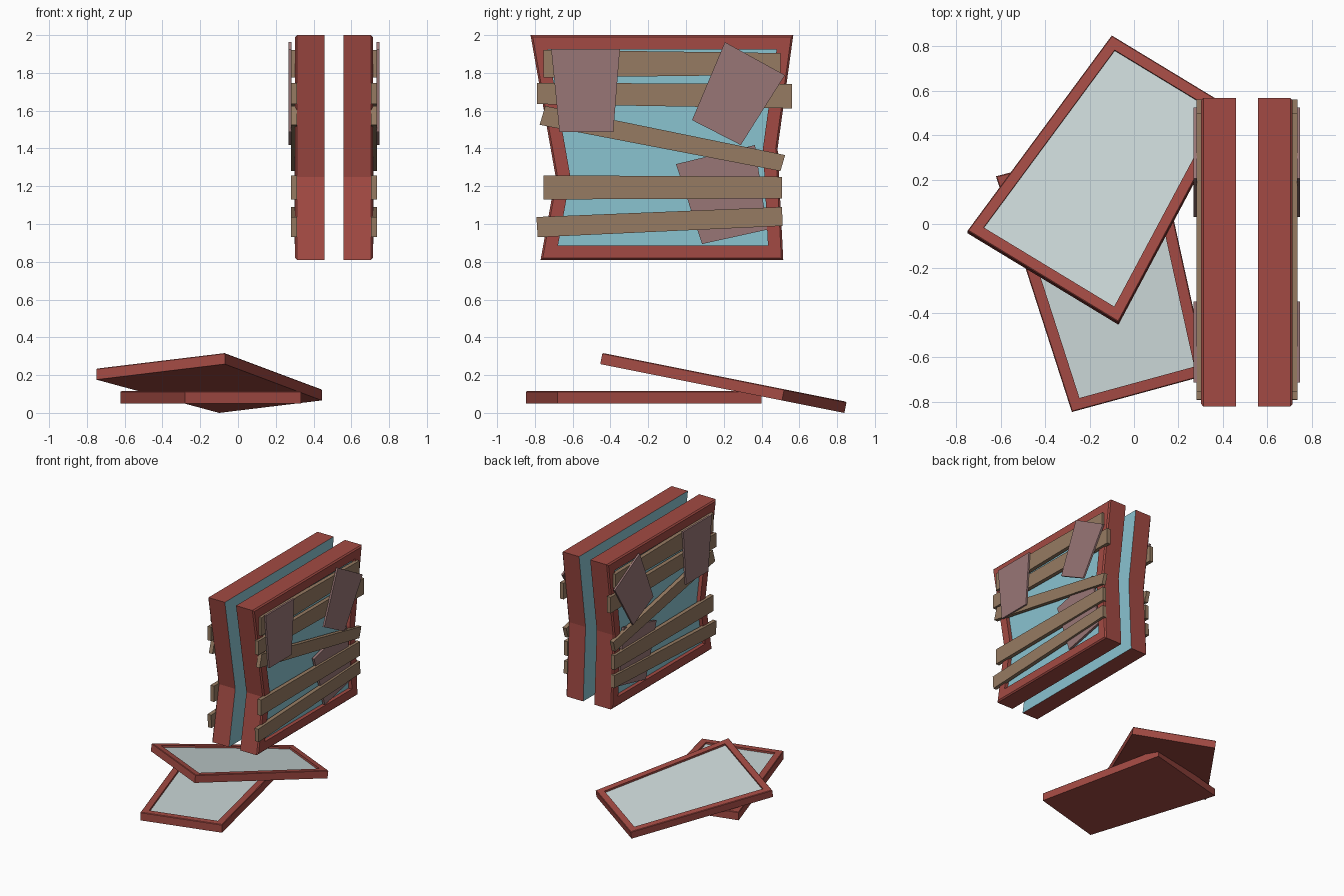
import bpy, bmesh
from mathutils import Matrix, Vector

if "Cube" in bpy.data.objects:
    bpy.data.objects.remove(bpy.data.objects["Cube"])


def material(name, hex_code):
    srgb = [int(hex_code[i:i + 2], 16) / 255 for i in (0, 2, 4)]
    colour = [c / 12.92 if c < 0.04 else ((c + 0.055) / 1.055) ** 2.4 for c in srgb] + [1]
    mat = bpy.data.materials.new(name)
    mat.use_nodes = True
    mat.diffuse_color = colour
    mat.node_tree.nodes["Principled BSDF"].inputs["Base Color"].default_value = colour
    return mat


red = material("red_frame", "A24A43")
blue = material("blue_glass", "8AC3D0")
pale = material("pale_glass", "CBD7D7")
wood = material("board_wood", "967B62")
mauve = material("mauve_sheet", "997676")


def inset(points, d):
    """Move every edge of a counter-clockwise outline inwards by d."""
    pts = [Vector(p) for p in points]
    result = []
    for i, p in enumerate(pts):
        a = (p - pts[i - 1]).normalized()
        b = (pts[(i + 1) % len(pts)] - p).normalized()
        na, nb = Vector((-a.y, a.x)), Vector((-b.y, b.x))
        result.append(p + (na + nb) * d / (1 + na.dot(nb)))
    return result


def loft(name, rings, mats, first_cap, last_cap, matrix):
    """Join outlines at given depths and close both ends."""
    bm = bmesh.new()
    loops = [[bm.verts.new((p[0], p[1], w)) for p in pts] for pts, w in rings]
    for lower, upper in zip(loops, loops[1:]):
        for i in range(len(lower)):
            j = (i + 1) % len(lower)
            bm.faces.new((lower[i], lower[j], upper[j], upper[i]))
    bm.faces.new(loops[0][::-1]).material_index = first_cap
    bm.faces.new(loops[-1]).material_index = last_cap
    bm.transform(matrix)
    bmesh.ops.recalc_face_normals(bm, faces=bm.faces)
    mesh = bpy.data.meshes.new(name)
    bm.to_mesh(mesh)
    bm.free()
    for m in mats:
        mesh.materials.append(m)
    obj = bpy.data.objects.new(name, mesh)
    bpy.context.collection.objects.link(obj)


def framed_pane(name, outline, back, front, rim, recess, bevel, glass, back_cap, matrix):
    inner = inset(outline, rim)
    rings = [(outline, back), (outline, front - bevel), (inset(outline, bevel), front),
             (inner, front), (inner, front - recess)]
    loft(name, rings, [red, glass], back_cap, 1, matrix)


def plate(name, outline, back, front, mat, matrix):
    loft(name, [(outline, back), (outline, front)], [mat], 0, 0, matrix)


# Warped window outline, and the boards and sheets nailed across it (y, z)
window = [(-.77, .81), (.515, .81), (.485, 1.4), (.568, 2), (-.823, 2), (-.69, 1.25)]
boards = {
    "top_board": [(-.755, 1.775), (.5, 1.79), (.5, 1.905), (-.755, 1.922)],
    "upper_board": [(-.79, 1.635), (.56, 1.612), (.56, 1.742), (-.79, 1.747)],
    "slanted_board": [(-.775, 1.525), (.5, 1.28), (.525, 1.365), (-.745, 1.625)],
    "lower_board": [(-.755, 1.13), (.508, 1.135), (.508, 1.25), (-.755, 1.258)],
    "bottom_board": [(-.785, .93), (.512, .99), (.508, 1.09), (-.792, 1.037)],
}
sheets = {
    "upright_sheet": [(-.67, 1.487), (-.385, 1.487), (-.35, 1.926), (-.714, 1.926)],
    "tilted_sheet": [(.032, 1.55), (.29, 1.418), (.524, 1.788), (.206, 1.963)],
}
under_sheet = [(.085, .894), (.43, .97), (.365, 1.418), (-.053, 1.317)]

# Two mirrored windows standing back to back
for side, s in (("left", 1), ("right", -1)):
    wall = Matrix(((0, 0, s, .5085), (1, 0, 0, 0), (0, 1, 0, 0), (0, 0, 0, 1)))
    framed_pane(side + "_window", window, .05, .206, .077, .03, .01, blue, 1, wall)
    plate(side + "_under_sheet", under_sheet, .19, .209, mauve, wall)
    for name, outline in boards.items():
        plate(side + "_" + name, outline, .195, .227, wood, wall)
    for name, outline in sheets.items():
        plate(side + "_" + name, outline, .225, .24, mauve, wall)

# Flat pane on the ground
flat = [(-.28, -.847), (.333, -.68), (.095, .4), (-.622, .215)]
framed_pane("flat_pane", flat, .05, .115, .052, .015, .004, pale, 0, Matrix())

# Leaning pane resting on it; the shear then tilt keeps its plan outline
leaning = [(-.07, -.442), (.444, .52), (-.1, .85), (-.75, -.03)]
slope = .2
tilt = Matrix(((1, 0, 0, 0), (0, 1, slope, 0), (0, -slope, 1, .059 + slope * .85), (0, 0, 0, 1)))
framed_pane("leaning_pane", leaning, -.059, 0, .05, .015, .004, pale, 0, tilt)
